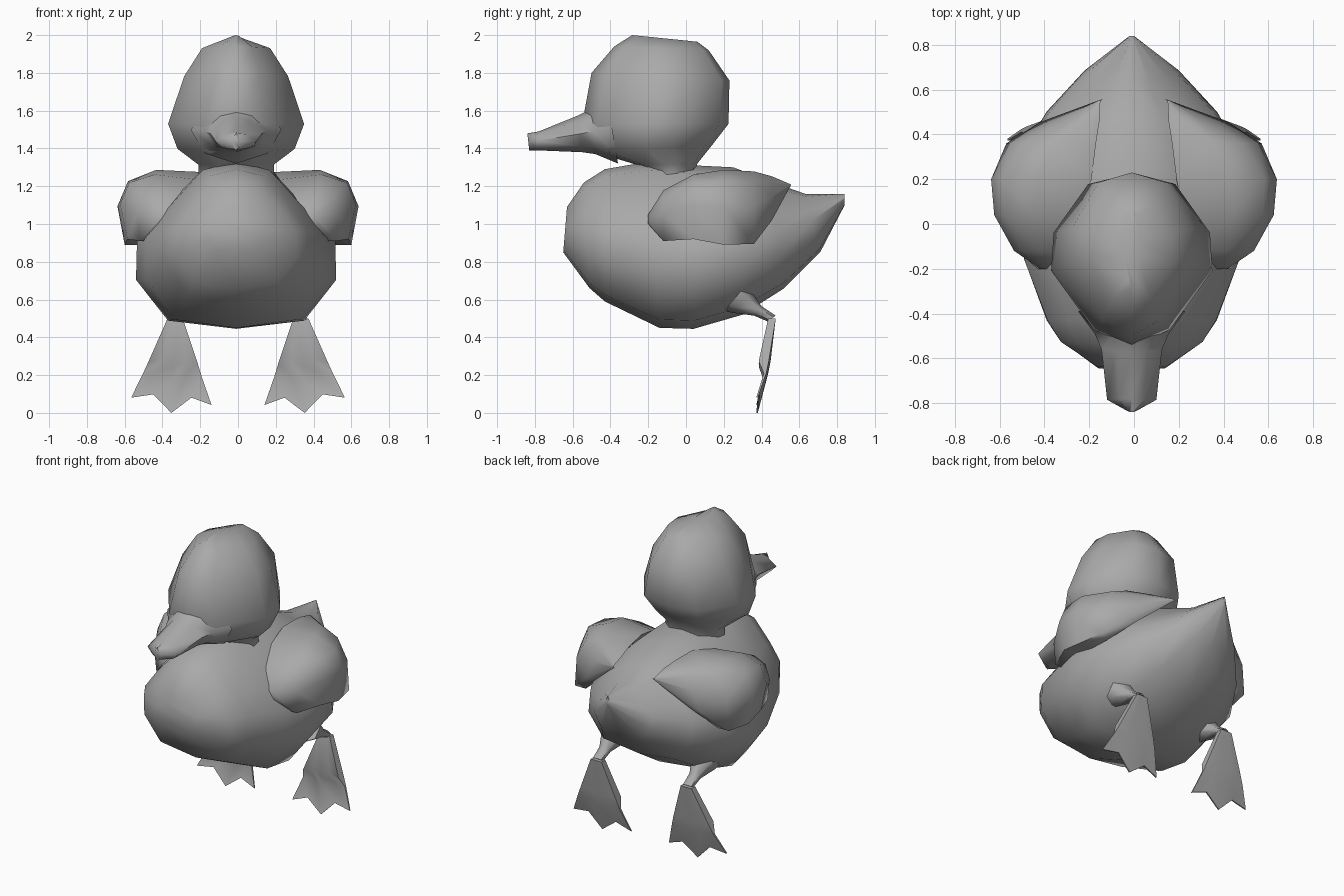
import bpy, bmesh, math

cube = bpy.data.objects.get("Cube")
if cube:
    bpy.data.objects.remove(cube, do_unlink=True)

grey = bpy.data.materials.new("soft_grey")
grey.use_nodes = True
grey.diffuse_color = (0.4, 0.4, 0.4, 1)
grey.node_tree.nodes["Principled BSDF"].inputs["Base Color"].default_value = grey.diffuse_color


def loft(name, rings):
    """Skin a list of closed rings, close both ends and shade smoothly."""
    bm = bmesh.new()
    rows = [[bm.verts.new(point) for point in ring] for ring in rings]
    count = len(rows[0])
    for lower, upper in zip(rows, rows[1:]):
        for i in range(count):
            j = (i + 1) % count
            bm.faces.new((lower[i], lower[j], upper[j], upper[i]))
    # Caps are strips of quads, so that notched ends stay notched
    for row in (rows[0], rows[-1]):
        for i in range(count // 2 - 1):
            bm.faces.new((row[i], row[i + 1], row[count - 2 - i], row[count - 1 - i]))
    bmesh.ops.remove_doubles(bm, verts=bm.verts, dist=0.0005)
    bmesh.ops.recalc_face_normals(bm, faces=bm.faces)
    mesh = bpy.data.meshes.new(name)
    bm.to_mesh(mesh)
    bm.free()
    mesh.materials.append(grey)
    obj = bpy.data.objects.new(name, mesh)
    bpy.context.collection.objects.link(obj)
    bpy.ops.object.select_all(action="DESELECT")
    obj.select_set(True)
    bpy.context.view_layer.objects.active = obj
    bpy.ops.object.shade_smooth_by_angle(angle=math.radians(65))


def ring(profile, start, end, half_width, centre=-.01):
    """Symmetric ring between two (y, z) points; profile holds (width, along) fractions."""
    def place(width, along, side):
        y = start[0] + (end[0] - start[0]) * along
        z = start[1] + (end[1] - start[1]) * along
        return (centre + side * width * half_width, y, z)
    right = [place(w, t, 1) for w, t in profile]
    left = [place(w, t, -1) for w, t in reversed(profile[1:-1])]
    return right + left


# Body: chest to tail
body_profile = [(0, 0), (.68, .05), (1, .3), (.99, .54), (.75, .72), (.37, .95), (0, 1)]
body_stations = [
    (-.65, .85, -.63, 1.09, .15), (-.51, .66, -.54, 1.22, .32),
    (-.43, .59, -.43, 1.29, .38), (-.14, .45, -.2, 1.33, .48),
    (.04, .445, .05, 1.31, .53), (.3, .52, .25, 1.3, .51),
    (.52, .66, .46, 1.22, .38), (.71, .85, .63, 1.16, .21),
    (.84, 1.1, .84, 1.16, .01),
]
loft("body", [ring(body_profile, (a, b), (c, d), w) for a, b, c, d, w in body_stations])

# Head: neck to crown, each ring running from front to back
head_profile = [(0, 0), (.47, .1), (1, .44), (.97, .66), (.54, .94), (0, 1)]
head_stations = [
    (-.22, 1.24, .05, 1.24, .2), (-.25, 1.31, .06, 1.32, .2),
    (-.48, 1.38, .14, 1.42, .31), (-.55, 1.53, .225, 1.53, .36),
    (-.5, 1.8, .23, 1.76, .275), (-.38, 1.94, .12, 1.92, .18),
    (-.285, 2, .06, 1.965, .03),
]
loft("head", [ring(head_profile, (a, b), (c, d), w) for a, b, c, d, w in head_stations])

# Bill: flattened taper flaring into the face, with a pointed front edge
bill_profile = [(0, 0), (.7, .15), (1, .5), (.52, .85), (0, 1)]
bill_stations = [
    (-.36, 1.32, -.42, 1.68, .24), (-.48, 1.37, -.5, 1.61, .165),
    (-.55, 1.38, -.57, 1.575, .135),
    (-.79, 1.39, -.78, 1.49, .11), (-.83, 1.39, -.84, 1.48, .02),
]
loft("bill", [ring(bill_profile, (a, b), (c, d), w) for a, b, c, d, w in bill_stations])


def arc(y, top, control, bottom, tuck, side, steps=4):
    """Wing section curving from its inner top edge to its lower edge, tucked in below."""
    points = []
    for i in range(steps + 1):
        t = i / steps
        x, z = [(1 - t) ** 2 * a + 2 * t * (1 - t) * b + t * t * c
                for a, b, c in zip(top, control, bottom)]
        points.append((side * x, y, z))
    points.append((side * (bottom[0] - tuck), y, bottom[1]))
    return points


wing_stations = [
    (-.2, (.36, 1.05), (.41, 1.06), (.43, 1), .04),
    (-.12, (.29, 1.16), (.6, 1.25), (.52, .91), .08),
    (.04, (.22, 1.235), (.75, 1.36), (.585, .92), .1),
    (.2, (.19, 1.275), (.77, 1.37), (.6, .89), .1),
    (.36, (.17, 1.26), (.6, 1.37), (.57, .895), .08),
    (.455, (.155, 1.24), (.32, 1.31), (.42, 1.02), .06),
    (.555, (.15, 1.21), (.15, 1.21), (.15, 1.205), .01),
]

# Leg rings from thigh to ankle
leg_profile = [(0, 0), (.85, .25), (.85, .75), (0, 1)]
leg_stations = [
    (.2, .54, .32, .68, .09), (.245, .53, .345, .645, .08),
    (.36, .515, .4, .565, .04), (.43, .485, .475, .515, .035),
]

# Webbed foot rows: height, front y, back y, half width, fold depth, centre x
foot_rows = [
    (.5, .435, .475, .04, 0, .333), (.27, .385, .438, .13, .025, .343),
    (.205, .412, .425, .155, .035, .347), (.07, .372, .38, .213, .07, .353),
]
toe_spread = (-1, -.5, 0, .45, 1)
toe_drop = (.4, -.15, 1, -.4, -.15)


def foot_ring(height, front, back, half_width, fold, centre, side):
    """Row of three toes and two webs, front surface then back surface."""
    def row(y):
        return [(side * (centre + s * half_width), y + (.01 if i % 2 and fold else 0),
                 height - fold * d)
                for i, (s, d) in enumerate(zip(toe_spread, toe_drop))]
    return row(front) + row(back)[::-1]


# Paired wings, legs and feet
for label, side in (("left", 1), ("right", -1)):
    loft(label + "_wing", [arc(*station, side) for station in wing_stations])
    loft(label + "_leg", [ring(leg_profile, (a, b), (c, d), w, side * .333)
                          for a, b, c, d, w in leg_stations])
    loft(label + "_foot", [foot_ring(*row, side) for row in foot_rows])
